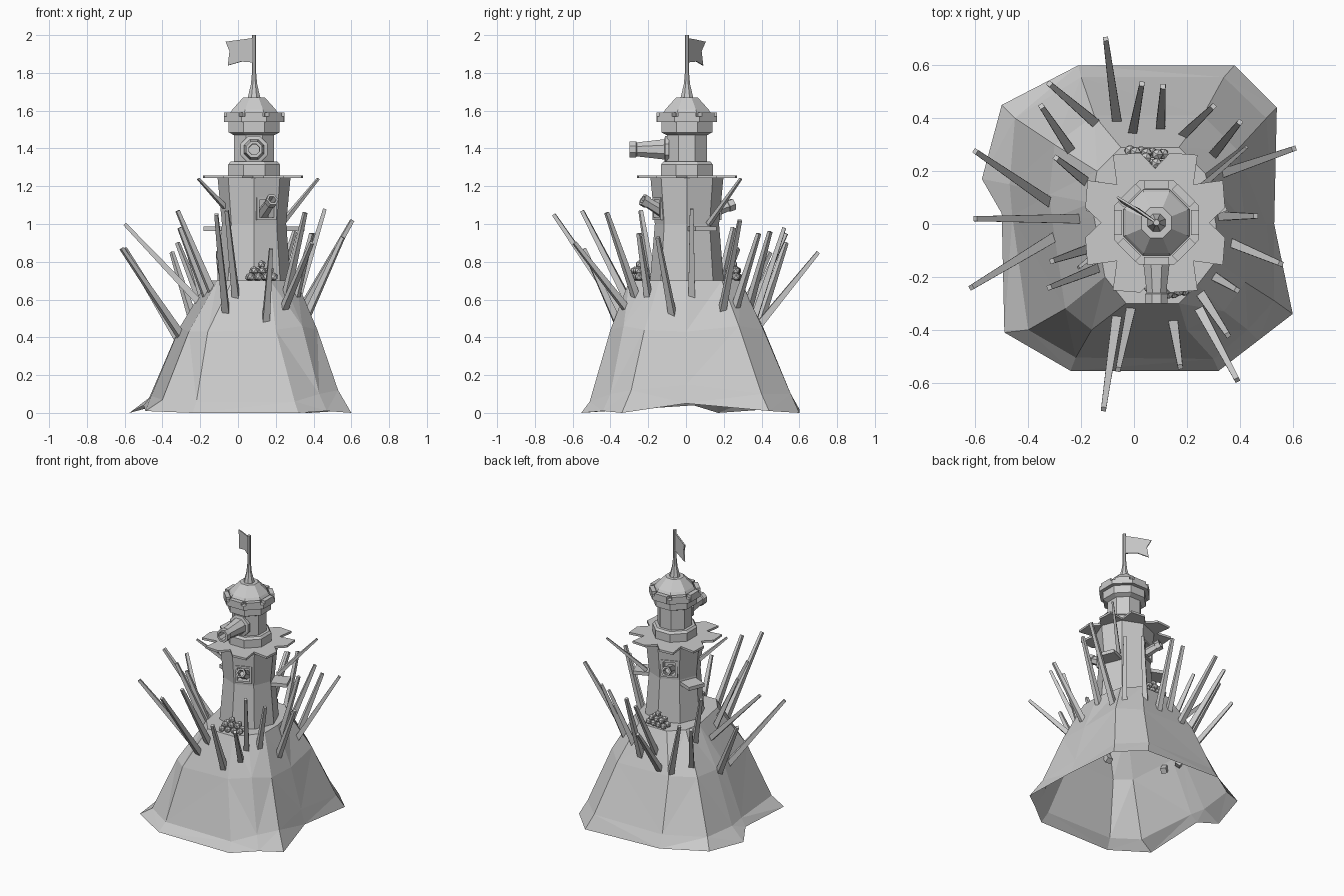
import bpy, bmesh, math
from mathutils import Vector, Matrix

if "Cube" in bpy.data.objects:
    bpy.data.objects.remove(bpy.data.objects["Cube"])

grey = bpy.data.materials.new("stone grey")
grey.diffuse_color = (0.6, 0.6, 0.6, 1)
grey.use_nodes = True
grey.node_tree.nodes["Principled BSDF"].inputs["Base Color"].default_value = grey.diffuse_color
CX, CY = 0.085, 0.005  # tower axis


def make(name, verts, faces):
    me = bpy.data.meshes.new(name)
    me.from_pydata([tuple(v) for v in verts], [], faces)
    bm = bmesh.new()
    bm.from_mesh(me)
    bmesh.ops.recalc_face_normals(bm, faces=bm.faces)
    bm.to_mesh(me)
    bm.free()
    me.materials.append(grey)
    ob = bpy.data.objects.new(name, me)
    bpy.context.collection.objects.link(ob)
    return ob


def loft(name, rings, cap_start=True, cap_end=True):
    n = len(rings[0])
    faces = [(i * n + j, i * n + (j + 1) % n, (i + 1) * n + (j + 1) % n, (i + 1) * n + j)
             for i in range(len(rings) - 1) for j in range(n)]
    if cap_start:
        faces.append(tuple(reversed(range(n))))
    if cap_end:
        faces.append(tuple(range(n * (len(rings) - 1), n * len(rings))))
    return make(name, [v for r in rings for v in r], faces)


def lathe(name, profile, turn=0.0, n=8, matrix=None):
    m = matrix or Matrix.Translation((CX, CY, 0))
    return loft(name, [[m @ Vector((r * math.cos(turn + math.tau * k / n),
                                    r * math.sin(turn + math.tau * k / n), z))
                        for k in range(n)] for r, z in profile])


def box(name, size, matrix):
    s = Vector(size) / 2
    rings = [[matrix @ Vector((x * s.x, y * s.y, z * s.z))
              for x, y in ((-1, -1), (1, -1), (1, 1), (-1, 1))] for z in (-1, 1)]
    return loft(name, rings)


def aim(pos, direction):
    d = Vector(direction)
    return Matrix.Translation(pos) @ d.to_track_quat('Z', 'Y').to_matrix().to_4x4()


def on_wall(deg, r, z):  # local x points out of the tower
    return (Matrix.Translation((CX, CY, z)) @ Matrix.Rotation(math.radians(deg), 4, 'Z')
            @ Matrix.Translation((r, 0, 0)))


# Hollow faceted hill, open below: foot, flare, waist and crown rings
foot = [(-.21, .60, .02), (.38, .60, 0), (.54, .44, .01), (.53, 0, .05), (.60, -.34, 0),
        (.47, -.44, .01), (.32, -.555, 0), (-.24, -.555, 0), (-.49, -.41, .01),
        (-.50, .04, .04), (-.575, .17, 0), (-.50, .45, .02)]
flare = [(-.2, .555, .10), (.34, .555, .10), (.50, .40, .10), (.50, 0, .15), (.53, -.29, .12),
         (.43, -.40, .10), (.30, -.51, .06), (-.22, -.505, .06), (-.40, -.40, .07),
         (-.46, .03, .09), (-.47, .15, .08), (-.45, .40, .09)]
waist = [(-.15, .41, .45), (.26, .41, .44), (.39, .28, .46), (.42, 0, .43), (.42, -.22, .44),
         (.34, -.33, .46), (.20, -.40, .44), (-.16, -.40, .43), (-.26, -.32, .43),
         (-.31, .02, .45), (-.32, .11, .43), (-.30, .30, .44)]
crown = [(-.05, .29), (.17, .29), (.27, .19), (.31, 0), (.31, -.14), (.24, -.23),
         (.17, -.30), (-.03, -.30), (-.11, -.2), (-.15, .02), (-.16, .08), (-.14, .2)]
hill = loft("hill", [foot, flare, waist, [(x, y, .70) for x, y in crown]], cap_start=False)
bm = bmesh.new()
bm.from_mesh(hill.data)
bmesh.ops.triangulate(bm, faces=[f for f in bm.faces if len(f.verts) == 4])
bm.to_mesh(hill.data)
bm.free()

# Main tower shaft with two recessed gun ports
shaft = lathe("tower_shaft", [(.2, .58), (.195, .70), (.17, 1.0), (.193, 1.245)])
for deg, tilt in ((-67.5, .55), (112.5, .35)):
    cutter = box("port_cutter", (.14, .085, .095), on_wall(deg, .17, 1.08))
    cutter.hide_render = True
    cutter.hide_set(True)
    mod = shaft.modifiers.new("port", 'BOOLEAN')
    mod.object, mod.solver = cutter, 'EXACT'
    for s in (-1, 1):
        box("port_frame_side", (.02, .014, .12), on_wall(deg, .165, 1.08) @ Matrix.Translation((0, s * .048, 0)))
        box("port_frame_bar", (.02, .11, .014), on_wall(deg, .165, 1.08 + s * .053))
    m = on_wall(deg, .11, 1.05) @ aim((0, 0, 0), (1, 0, tilt))
    lathe("port_cannon", [(.034, 0), (.028, .13), (.034, .132), (.034, .165), (.022, .165), (.018, .10)],
          n=6, matrix=m)

# Wooden ledges
for deg in (22.5, 157.5):
    box("ledge", (.13, .12, .025), on_wall(deg, .2, .975))

# Notched platform: wide cuts at the diagonals, narrower ones at the sides
star = []
for k in range(8):
    for kk, off in ((k, 0), (k, 1), (k + 1, -1)):
        r, spread = (.302, 13) if kk % 2 else (.27, 12)
        a = math.radians(45 * kk + off * spread)
        if off == 0:
            r = .205
        star.append((CX - .005 + r * math.cos(a), CY + r * math.sin(a)))
loft("platform", [[(x, y, z) for x, y in star] for z in (1.243, 1.258)])

# Upper turret, parapet, roof and pole
T = math.pi / 8
lathe("turret", [(.148, 1.255), (.148, 1.315), (.135, 1.33), (.114, 1.33), (.114, 1.47), (.146, 1.485),
                 (.146, 1.54), (.172, 1.54), (.172, 1.57), (.135, 1.57), (.135, 1.59), (.125, 1.605),
                 (.062, 1.67), (.036, 1.67), (.018, 1.74), (.012, 1.80), (.012, 2.0)], T)
for k in range(8):
    box("merlon", (.03, .095, .05), on_wall(45 * k, .145, 1.565))

# Swallow-tailed flag
flag_pts = [(0, 1.985), (.5, 1.975), (1, 1.965), (.86, 1.915), (.92, 1.84), (.45, 1.86), (0, 1.855)]
rings = []
for s in (-.003, .003):
    rings.append([(CX - .148 * t + s, CY + .1 * t + s + .012 * math.sin(t * 6), z) for t, z in flag_pts])
loft("flag", rings)

# Big cannon through the front of the turret
lathe("turret_cannon", [(.078, 0), (.078, .02), (.058, .025), (.04, .17), (.046, .175), (.046, .21),
                        (.03, .21), (.028, .10)], T, matrix=aim((CX, -.09, 1.395), (0, -1, 0)))

# Cannonball piles
for cx, cy, turn in ((.125, -.245, .25), (.045, .25, -.1)):
    for level, (nx, ny) in enumerate(((4, 2), (3, 2), (1, 1))):
        for i in range(nx):
            for j in range(ny):
                p = Matrix.Rotation(turn, 3, 'Z') @ Vector(((i - (nx - 1) / 2) * .042,
                                                            (j - (ny - 1) / 2) * (.042 - .008 * level), 0))
                bpy.ops.mesh.primitive_ico_sphere_add(subdivisions=1, radius=.023,
                                                      location=(cx + p.x, cy + p.y, .72 + level * .033))
                bpy.context.object.name = "cannonball"
                bpy.context.object.data.materials.append(grey)

# Tapered stakes: base x y z, tip x y z
stakes = [(-.065, .39, .47, -.107, .70, .85), (-.15, .385, .47, -.32, .53, .90),
          (-.24, .28, .5, -.35, .445, .85), (-.18, .16, .6, -.295, .25, .98),
          (-.33, .09, .42, -.60, .275, .87), (-.2, .02, .58, -.6, .02, 1.0),
          (-.31, -.055, .42, -.615, -.24, .87), (-.16, -.09, .6, -.31, -.14, .98),
          (-.12, -.16, .6, -.32, -.24, 1.07), (-.065, -.35, .54, -.115, -.70, 1.05),
          (-.01, -.31, .6, -.06, -.55, 1.07), (.15, -.38, .52, .175, -.54, .87),
          (.23, -.29, .52, .39, -.59, .9), (.25, -.26, .6, .355, -.42, 1.06),
          (.29, -.19, .55, .39, -.25, .95), (.34, -.06, .46, .555, -.15, .93),
          (.31, .03, .58, .46, .03, 1.08), (.30, .18, .48, .605, .285, 1.02),
          (.29, .25, .52, .40, .385, .95), (.17, .32, .52, .30, .445, .96),
          (.1, .36, .5, .11, .52, .98), (-.01, .32, .5, .03, .53, .95)]
braces = [(-.07, -.05, 1.09, -.21, -.165, 1.24), (.23, .12, 1.0, .425, .29, 1.24)]
for group, name, w, sink in ((stakes, "stake", .027, .05), (braces, "brace_stake", .017, 0)):
    for x, y, z, u, v, t in group:
        base, tip = Vector((x, y, z)), Vector((u, v, t))
        base -= (tip - base).normalized() * sink
        lathe(name, [(w, 0), (w * .5, (tip - base).length)], math.pi / 4, 4, aim(base, tip - base))
